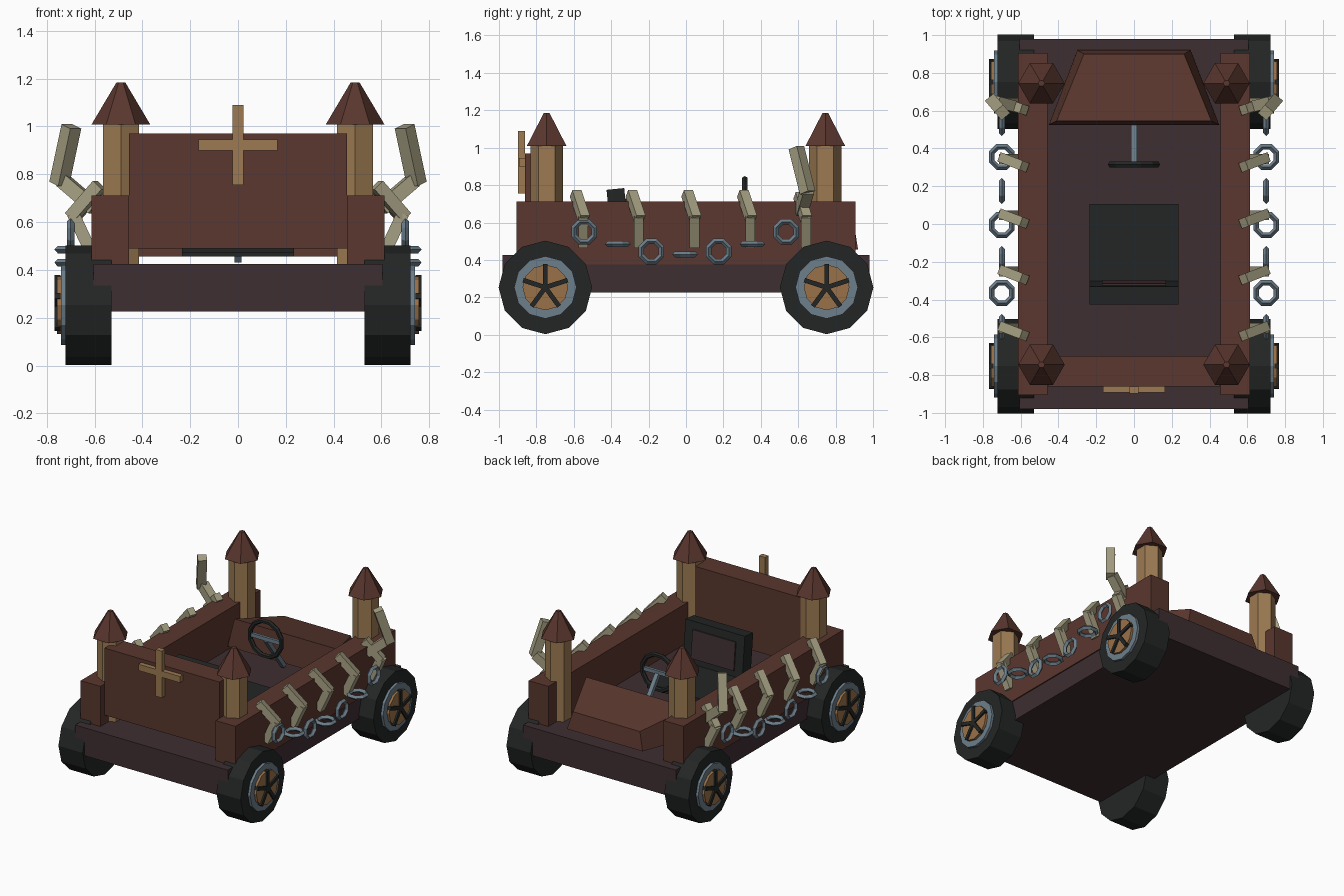
import bpy, bmesh, math
from mathutils import Vector, Matrix

if "Cube" in bpy.data.objects:
    bpy.data.objects.remove(bpy.data.objects["Cube"])


def mat(name, hexcode):
    m = bpy.data.materials.new(name)
    c = [int(hexcode[i:i + 2], 16) / 255 for i in (0, 2, 4)]
    lin = [v / 12.92 if v <= 0.04045 else ((v + 0.055) / 1.055) ** 2.4 for v in c]
    m.diffuse_color = (*lin, 1)
    m.use_nodes = True
    m.node_tree.nodes["Principled BSDF"].inputs["Base Color"].default_value = m.diffuse_color
    return m


BROWN = mat("red brown wood", "5A372E")
DARK = mat("dark chassis", "3E2E31")
TAN = mat("tan wood", "9C7A52")
HUB = mat("orange wood", "9A7149")
BONE = mat("pale bone", "A6A083")
METAL = mat("blue grey metal", "6D7F8B")
BLACK = mat("black rubber", "242626")


def finish(name, bm, material):
    bmesh.ops.recalc_face_normals(bm, faces=bm.faces)
    me = bpy.data.meshes.new(name)
    bm.to_mesh(me)
    bm.free()
    me.materials.append(material)
    ob = bpy.data.objects.new(name, me)
    bpy.context.collection.objects.link(ob)
    return ob


def box(name, lo, hi, material, tilt=0.0):
    """Box between two corners, optionally tilted about x through its centre."""
    lo, hi = Vector(lo), Vector(hi)
    bm = bmesh.new()
    bmesh.ops.create_cube(bm, size=1)
    s = [abs(v) for v in hi - lo]
    m = Matrix.Translation((lo + hi) / 2) @ Matrix.Rotation(tilt, 4, 'X') @ Matrix.Diagonal((*s, 1))
    bm.transform(m)
    return finish(name, bm, material)


def loft(name, rings, material):
    """Closed solid through point rings of equal length."""
    bm = bmesh.new()
    vs = [[bm.verts.new(p) for p in r] for r in rings]
    n = len(vs[0])
    for a, b in zip(vs, vs[1:]):
        for i in range(n):
            j = (i + 1) % n
            bm.faces.new((a[i], a[j], b[j], b[i]))
    bm.faces.new(vs[0])
    bm.faces.new(vs[-1])
    return finish(name, bm, material)


def rod(name, p0, p1, r0, r1, n, material, phase=0.0):
    """n-sided rod; at phase 0 one corner points up (or to x for upright rods)."""
    p0, p1 = Vector(p0), Vector(p1)
    d = (p1 - p0).normalized()
    up = Vector((0, 0, 1)) if abs(d.z) < 0.99 else Vector((1, 0, 0))
    u = (up - d * up.dot(d)).normalized()
    v = d.cross(u)
    rings = []
    for p, r in ((p0, r0), (p1, r1)):
        rings.append([p + r * (u * math.cos(a) + v * math.sin(a))
                      for a in (phase + i * math.tau / n for i in range(n))])
    return loft(name, rings, material)


def bar(name, p0, p1, width, material):
    r = width / math.sqrt(2)
    return rod(name, p0, p1, r, r, 4, material, math.pi / 4)


def ring(name, centre, axis, major, minor, n, k, material):
    """Low-poly ring around the given axis."""
    q = Vector(axis).to_track_quat('Z', 'Y')
    bm = bmesh.new()
    vs = [[bm.verts.new(Vector(centre) + q @ Vector((
        (major + minor * math.cos(b)) * math.cos(a),
        (major + minor * math.cos(b)) * math.sin(a), minor * math.sin(b))))
        for b in (j * math.tau / k for j in range(k))]
        for a in ((i + 0.5) * math.tau / n for i in range(n))]
    for i in range(n):
        for j in range(k):
            i2, j2 = (i + 1) % n, (j + 1) % k
            bm.faces.new((vs[i][j], vs[i2][j], vs[i2][j2], vs[i][j2]))
    return finish(name, bm, material)


# Body: floor slab, end panel and tapered hood
box("chassis", (-0.605, -0.98, 0.225), (0.605, 0.98, 0.425), DARK)
box("end_panel", (-0.455, -0.86, 0.49), (0.455, -0.70, 0.97), BROWN)
loft("hood", [
    [(-0.45, 0.525, 0.455), (0.45, 0.525, 0.455), (0.30, 0.92, 0.455), (-0.30, 0.92, 0.455)],
    [(-0.41, 0.545, 0.655), (0.41, 0.545, 0.655), (0.265, 0.90, 0.58), (-0.265, 0.90, 0.58)],
], BROWN)

# Cross ornament on the panel
box("cross_upright", (-0.024, -0.897, 0.755), (0.024, -0.86, 1.09), TAN)
box("cross_arm", (-0.165, -0.893, 0.90), (0.165, -0.86, 0.945), TAN)

# Seat
box("seat_base", (-0.235, -0.38, 0.455), (0.235, 0.105, 0.49), BLACK)
box("seat_back", (-0.235, -0.41, 0.475), (0.235, -0.315, 0.78), BLACK, 0.1)
box("seat_pad", (-0.17, -0.318, 0.53), (0.17, -0.306, 0.73), DARK, 0.1)

# Steering
bar("steering_column", (0, 0.32, 0.70), (0, 0.515, 0.44), 0.03, METAL)
box("steering_bar", (-0.12, 0.305, 0.698), (0.12, 0.325, 0.725), METAL)
ring("steering_wheel", (0, 0.315, 0.71), (0, 1, 0), 0.126, 0.017, 12, 6, BLACK)

for s, side in ((-1, "left"), (1, "right")):
    box(f"side_wall_{side}", (s * 0.457, -0.905, 0.375), (s * 0.613, 0.905, 0.712), BROWN)

    for y, end in ((-0.745, "front"), (0.745, "back")):
        tag = f"{end}_{side}"
        # Corner tower with pointed roof
        rod(f"tower_{tag}", (s * 0.49, y, 0.40), (s * 0.49, y, 1.01), 0.087, 0.087, 6, TAN, math.pi / 6)
        rod(f"tower_roof_{tag}", (s * 0.49, y, 1.008), (s * 0.49, y, 1.185), 0.123, 0.018, 6, BROWN)
        # Wheel: tyre, rim, hub and five spokes
        wy = math.copysign(0.752, y)
        for part, x0, x1, r, m in (("tyre", 0.53, 0.722, 0.25, BLACK),
                                   ("rim", 0.68, 0.74, 0.167, METAL),
                                   ("hub", 0.70, 0.757, 0.122, HUB)):
            rod(f"{part}_{tag}", (s * x0, wy, 0.253), (s * x1, wy, 0.253), r, r, 12, m)
        for i in range(5):
            a = math.tau * i / 5
            bar(f"spoke_{tag}_{i}", (s * 0.756, wy, 0.253),
                (s * 0.756, wy + 0.125 * math.sin(a), 0.253 + 0.125 * math.cos(a)), 0.025, BLACK)

    # Bent rib bones over the side wall
    for i in range(5):
        y = -0.55 + 0.298 * i
        bar(f"rib_lower_{side}_{i}", (s * 0.615, y, 0.475), (s * 0.69, y, 0.635), 0.052, BONE)
        if i < 4:
            bar(f"rib_upper_{side}_{i}", (s * 0.697, y + 0.005, 0.62),
                (s * 0.58, y - 0.04, 0.755), 0.052, BONE)
    # Tall bone arm at the last rib
    bar(f"arm_base_{side}", (s * 0.69, 0.642, 0.62), (s * 0.58, 0.605, 0.745), 0.052, BONE)
    bar(f"arm_elbow_{side}", (s * 0.60, 0.615, 0.66), (s * 0.735, 0.65, 0.775), 0.06, BONE)
    bar(f"arm_tip_{side}", (s * 0.748, 0.65, 0.76), (s * 0.697, 0.59, 1.0), 0.06, BONE)

    # Hanging chain of alternating links
    for i, z in enumerate((0.55, 0.485, 0.445, 0.43, 0.445, 0.485, 0.55)):
        axis = (0, 0, 1) if i % 2 else (1, 0, 0)
        ring(f"chain_link_{side}_{i}", (s * 0.70, -0.545 + 0.18 * i, z), axis,
             0.058, 0.016, 8, 4, METAL)
